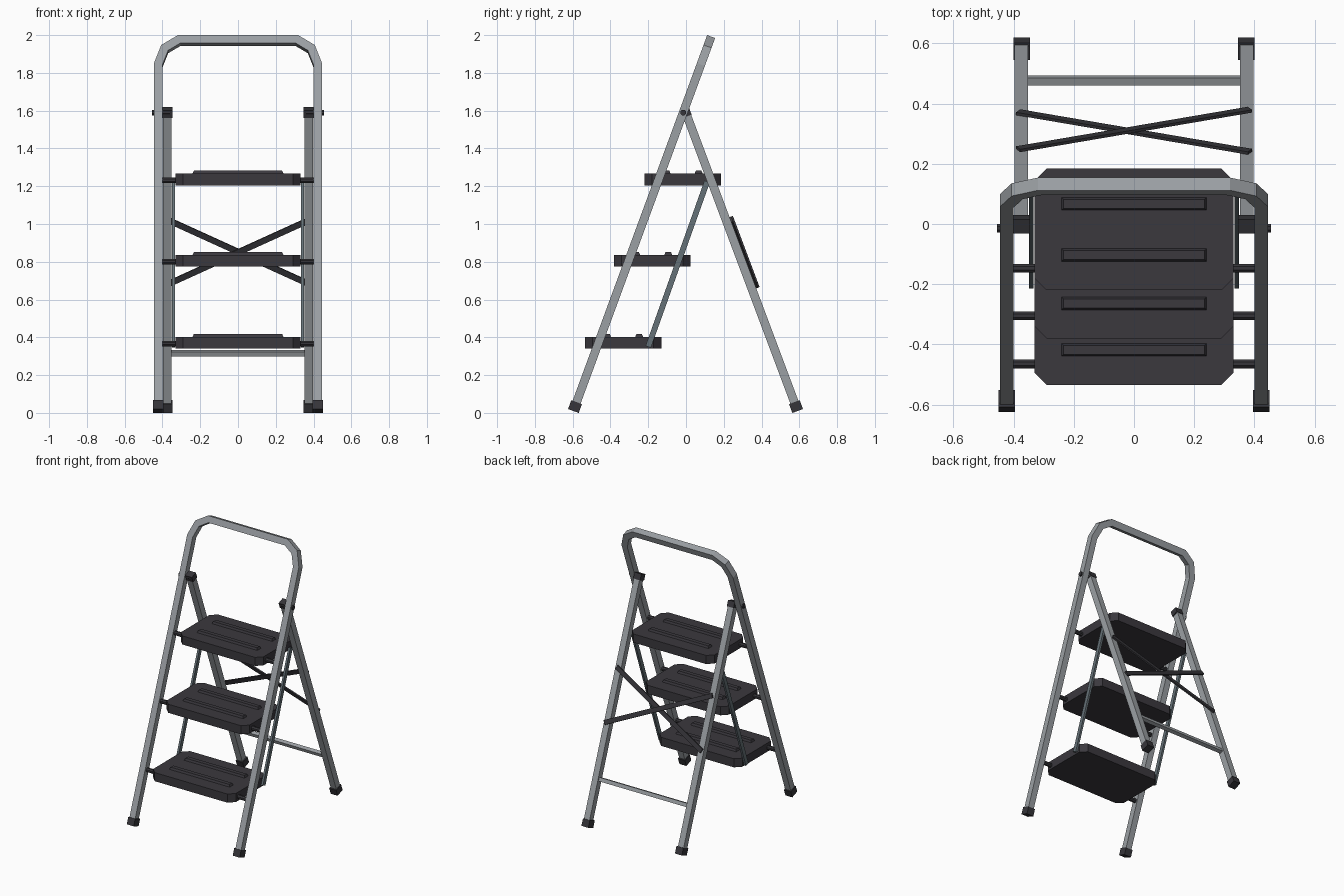
import bpy, bmesh, math
from mathutils import Vector, Matrix

if "Cube" in bpy.data.objects:
    bpy.data.objects.remove(bpy.data.objects["Cube"])


def material(name, rgb):
    m = bpy.data.materials.new(name)
    m.diffuse_color = (*rgb, 1)
    m.use_nodes = True
    m.node_tree.nodes["Principled BSDF"].inputs["Base Color"].default_value = m.diffuse_color
    return m


METAL = material("grey metal", (0.33, 0.35, 0.37))
LINK = material("blue grey steel", (0.13, 0.165, 0.185))
DARK = material("charcoal plastic", (0.043, 0.040, 0.048))
RUBBER = material("dark rubber", (0.037, 0.036, 0.042))


def make(name, bm, mat):
    bmesh.ops.recalc_face_normals(bm, faces=bm.faces)
    me = bpy.data.meshes.new(name)
    bm.to_mesh(me)
    bm.free()
    me.materials.append(mat)
    ob = bpy.data.objects.new(name, me)
    bpy.context.collection.objects.link(ob)
    return ob


def beam(name, p, q, width, depth, normal, mat):
    """Box running from p to q; depth is measured along normal."""
    p, q = Vector(p), Vector(q)
    d = (q - p).normalized()
    n = Vector(normal)
    n = (n - d * n.dot(d)).normalized()
    s = d.cross(n)
    rot = Matrix((s, n, d)).transposed().to_4x4()
    bm = bmesh.new()
    bmesh.ops.create_cube(bm, size=1, matrix=Matrix.Translation((p + q) / 2) @ rot
                          @ Matrix.Diagonal((width, depth, (q - p).length, 1)))
    return make(name, bm, mat)


def rod(name, x0, x1, y, z, r, mat, sides=8):
    bm = bmesh.new()
    bmesh.ops.create_cone(bm, cap_ends=True, segments=sides, radius1=r, radius2=r, depth=abs(x1 - x0),
                          matrix=Matrix.Translation(((x0 + x1) / 2, y, z))
                          @ Matrix.Rotation(math.pi / 2, 4, 'Y') @ Matrix.Rotation(math.pi / sides, 4, 'Z'))
    return make(name, bm, mat)


def front(x, z):
    return Vector((x, -0.6 + 0.368 * z, z))


def rear(x, z, off=0.0):
    return Vector((x, 0.595 - 0.375 * z, z)) + REAR_N * off


FRONT_D = Vector((0, 0.368, 1)).normalized()
FRONT_N = Vector((0, -1, 0.368)).normalized()
REAR_N = Vector((0, 1, 0.375)).normalized()
TUBE = 0.045

# Front frame: one square tube swept with mitred corners along a hoop
half = [(0.4225, 0.03), (0.4225, 1.84), (0.388, 1.926), (0.312, 1.971)]
path = [front(x, z) for x, z in half] + [front(-x, z) for x, z in reversed(half)]
bm = bmesh.new()
rings = []
for i, p in enumerate(path):
    a = (p - path[i - 1]).normalized() if i else None
    b = (path[i + 1] - p).normalized() if i < len(path) - 1 else None
    a, b = a or b, b or a
    t = (a + b).normalized()
    side = t.cross(FRONT_N) * (TUBE / 2 / t.dot(a))
    up = FRONT_N * TUBE / 2
    rings.append([bm.verts.new(p + side * u + up * v) for u, v in ((1, 1), (-1, 1), (-1, -1), (1, -1))])
for r, s in zip(rings, rings[1:]):
    for k in range(4):
        bm.faces.new((r[k], r[(k + 1) % 4], s[(k + 1) % 4], s[k]))
bm.faces.new(rings[0])
bm.faces.new(rings[-1])
make("front_frame", bm, METAL)

for sx, tag in ((-1, "left"), (1, "right")):
    # Rear legs, rubber feet and end caps
    beam(f"rear_leg_{tag}", rear(sx * 0.375, 0.03), rear(sx * 0.375, 1.59), TUBE, TUBE, REAR_N, METAL)
    beam(f"rear_cap_{tag}", rear(sx * 0.373, 1.57), rear(sx * 0.373, 1.61), 0.054, 0.05, REAR_N, RUBBER)
    beam(f"rear_foot_{tag}", rear(sx * 0.373, 0.01), rear(sx * 0.373, 0.057), 0.055, 0.06, REAR_N, RUBBER)
    beam(f"front_foot_{tag}", front(sx * 0.4225, 0.01), front(sx * 0.4225, 0.057), 0.055, 0.06, FRONT_N, RUBBER)
    # Pivot bolt joining the front frame and rear leg
    rod(f"pivot_bolt_{tag}", sx * 0.36, sx * 0.455, -0.014, 1.59, 0.016, RUBBER)
    # Link bar tying the steps together
    beam(f"step_link_{tag}", (sx * 0.341, -0.2, 0.35), (sx * 0.341, 0.112, 1.225), 0.015, 0.03, FRONT_N, LINK)

# Rear crossbar and crossed braces
beam("rear_crossbar", rear(-0.36, 0.315), rear(0.36, 0.315), 0.026, 0.026, REAR_N, METAL)
for sx, off, tag in ((1, 0.0275, "a"), (-1, 0.0365, "b")):
    beam(f"cross_brace_{tag}", rear(sx * 0.385, 1.015, off), rear(-sx * 0.385, 0.665, off),
         0.032, 0.01, REAR_N, RUBBER)

# Steps: corner-cut tread slab, two raised grip ribs, stub axles
W, D, C = 0.33, 0.202, 0.04
outline = [(W, C - D), (W, D - C), (W - C, D), (C - W, D), (-W, D - C), (-W, C - D), (C - W, -D), (W - C, -D)]
for name, yc, z0 in (("lower", -0.333, 0.34), ("middle", -0.179, 0.774), ("upper", -0.018, 1.205)):
    bm = bmesh.new()
    base = bm.faces.new([bm.verts.new((x, y + yc, z0)) for x, y in outline])
    ext = bmesh.ops.extrude_face_region(bm, geom=[base], use_keep_orig=True)
    bmesh.ops.translate(bm, vec=(0, 0, 0.062), verts=[v for v in ext["geom"] if isinstance(v, bmesh.types.BMVert)])
    make(f"{name}_step", bm, DARK)
    for k in (-1, 1):
        bm = bmesh.new()
        bmesh.ops.create_cube(bm, size=1, matrix=Matrix.Translation((0, yc + k * 0.085, z0 + 0.067))
                              @ Matrix.Diagonal((0.486, 0.046, 0.02, 1)))
        for v in bm.verts:  # taper the top of the rib
            if v.co.z > z0 + 0.067:
                v.co.x -= math.copysign(0.009, v.co.x)
                v.co.y -= math.copysign(0.008, v.co.y - yc - k * 0.085)
        make(f"{name}_step_rib", bm, DARK)
    za = z0 + 0.027
    for sx in (-1, 1):
        rod(f"{name}_step_axle", sx * 0.32, sx * 0.405, front(0, za).y, za, 0.0155, RUBBER)
